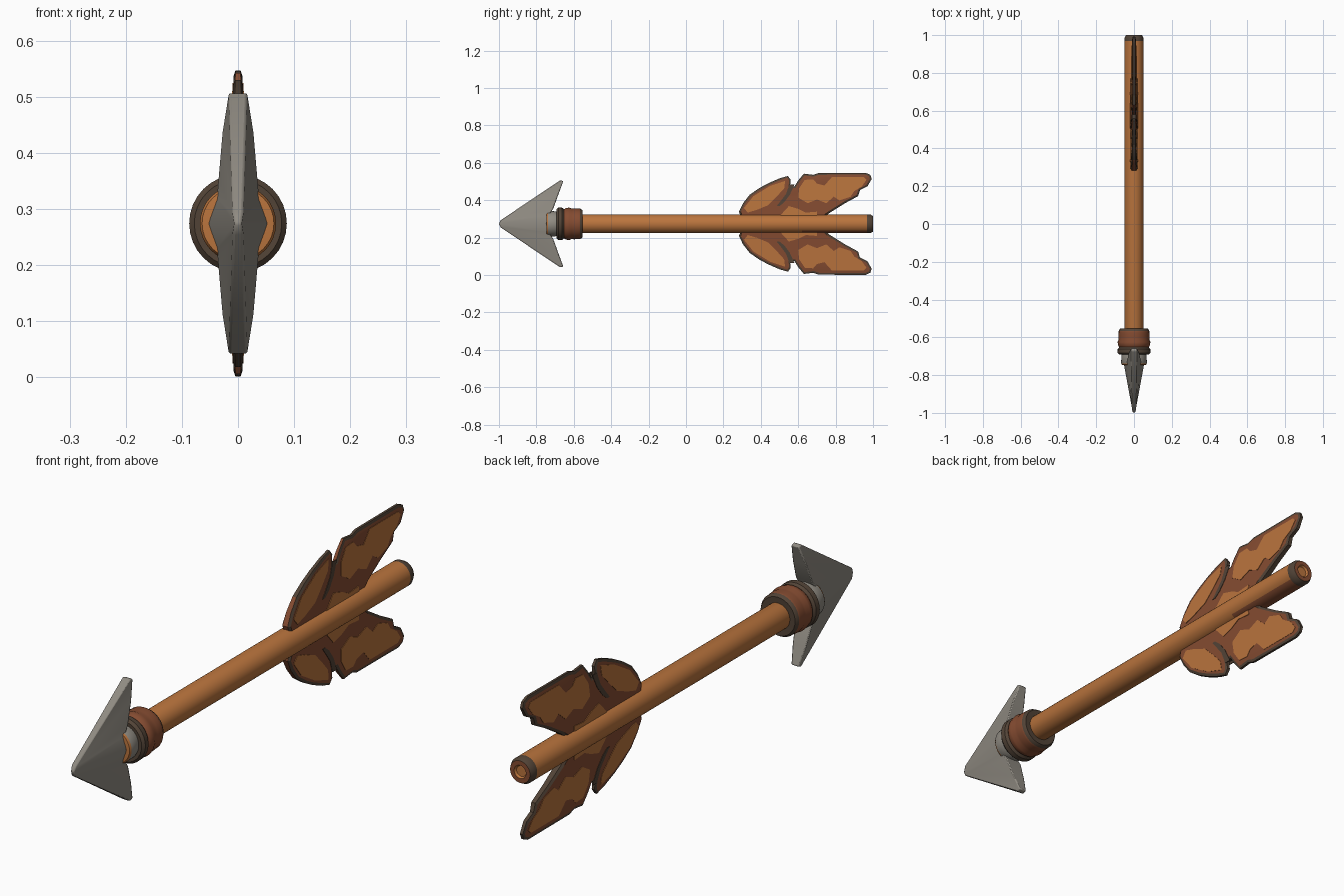
import bpy, bmesh, math

if "Cube" in bpy.data.objects:
    bpy.data.objects.remove(bpy.data.objects["Cube"])

C = 0.274  # height of the arrow axis


def mat(name, col):
    m = bpy.data.materials.new(name)
    m.diffuse_color = (*col, 1)
    m.use_nodes = True
    m.node_tree.nodes["Principled BSDF"].inputs["Base Color"].default_value = m.diffuse_color
    return m


ORANGE, BROWN, DARK, GREY = 0, 1, 2, 3
MATS = [mat("orange wood", (0.49, 0.175, 0.047)), mat("red brown", (0.235, 0.072, 0.031)),
        mat("dark brown", (0.085, 0.057, 0.038)), mat("stone grey", (0.28, 0.26, 0.225))]


def finish(bm, name, angle=35):
    bmesh.ops.recalc_face_normals(bm, faces=bm.faces)
    me = bpy.data.meshes.new(name)
    bm.to_mesh(me)
    bm.free()
    for m in MATS:
        me.materials.append(m)
    ob = bpy.data.objects.new(name, me)
    ob.location.z = C
    bpy.context.collection.objects.link(ob)
    bpy.ops.object.select_all(action='DESELECT')
    ob.select_set(True)
    bpy.context.view_layer.objects.active = ob
    bpy.ops.object.shade_smooth_by_angle(angle=math.radians(angle))
    return ob


def lathe(name, prof, n=32):
    """Turn (y, radius, material of next band) around the arrow axis."""
    bm = bmesh.new()
    rings = [[bm.verts.new((r * math.cos(2 * math.pi * i / n), y, r * math.sin(2 * math.pi * i / n)))
              for i in range(n)] for y, r, _ in prof]
    for k in range(len(prof) - 1):
        for i in range(n):
            j = (i + 1) % n
            f = bm.faces.new((rings[k][i], rings[k][j], rings[k + 1][j], rings[k + 1][i]))
            f.material_index = prof[k][2]
    bm.faces.new(rings[0]).material_index = prof[0][2]
    bm.faces.new(rings[-1]).material_index = prof[-1][2]
    return finish(bm, name)


def plate(name, pts, x0, x1, s, m, rim=False):
    """Plate in the y-z plane between x0 and x1, thinning outwards; s flips it below the axis."""
    bm = bmesh.new()
    a = [bm.verts.new((x0, y, s * z)) for y, z in pts]
    b = [bm.verts.new((x1, y, s * z)) for y, z in pts]
    caps = [bm.faces.new(a), bm.faces.new(b[::-1])]
    for i in range(len(pts)):
        j = (i + 1) % len(pts)
        bm.faces.new((a[j], a[i], b[i], b[j]))
    bmesh.ops.recalc_face_normals(bm, faces=bm.faces)
    for f in bm.faces:
        f.material_index = m
    if rim:  # dark rim, brown where it faces forward, around a raised brown centre
        for f in bm.faces:
            if f not in caps and f.normal.y < -0.75:
                f.material_index = BROWN
        bmesh.ops.inset_individual(bm, faces=caps, thickness=0.010, depth=0.006)
        for f in caps:
            f.material_index = BROWN
    for v in bm.verts:
        v.co.x *= 1.3 - 3.1 * abs(v.co.z)
    return finish(bm, name, 20)


# shaft with dark rounded nock end, stained underneath towards the back
shaft = lathe("shaft", [(-0.72, 0.045, ORANGE), (-0.70, 0.05, ORANGE), (0.62, 0.05, ORANGE),
                        (0.968, 0.05, DARK), (0.985, 0.05, DARK), (1.0, 0.042, BROWN),
                        (1.0, 0.025, ORANGE), (0.992, 0.02, ORANGE)])
for p in shaft.data.polygons:
    if p.center.y > 0.62 and p.center.y < 0.9 and p.normal.z < -0.75:
        p.material_index = BROWN

# socket behind the head
lathe("socket", [(-0.748, 0.035, ORANGE), (-0.745, 0.064, ORANGE), (-0.738, 0.068, GREY),
                 (-0.70, 0.067, GREY), (-0.67, 0.06, GREY)])

# leather binding: bulging bands
lathe("binding", [(-0.69, 0.055, DARK), (-0.692, 0.078, DARK), (-0.682, 0.087, DARK), (-0.662, 0.086, DARK),
                  (-0.652, 0.078, BROWN), (-0.643, 0.084, BROWN), (-0.625, 0.087, BROWN),
                  (-0.61, 0.081, BROWN), (-0.598, 0.083, BROWN), (-0.575, 0.081, BROWN),
                  (-0.566, 0.081, DARK), (-0.553, 0.073, DARK), (-0.555, 0.045, DARK)])

# arrowhead: one quarter, mirrored left-right and up-down
P = [(0.006, -1.0, 0), (0.009, -0.99, 0.02), (0.016, -0.672, 0.233), (0.016, -0.656, 0.228),
     (0.029, -0.683, 0.155), (0.035, -0.71, 0.08), (0.038, -0.735, 0.045), (0.053, -0.745, 0)]
bm = bmesh.new()
out = [bm.verts.new(p) for p in P]
mid = [bm.verts.new((0, y, z)) for x, y, z in P]
a, b, c, d, e, f, g, h = out
for quad in ((a, h, g, b), (b, g, f), (b, f, e), (b, e, c), (c, e, d)):
    bm.faces.new(quad)
for i in range(7):
    bm.faces.new((out[i], out[i + 1], mid[i + 1], mid[i]))
for fc in bm.faces:
    fc.material_index = GREY
head = finish(bm, "arrowhead")
mir = head.modifiers.new("mirror", 'MIRROR')
mir.use_axis = (True, False, True)
bev = head.modifiers.new("soft edges", 'BEVEL')
bev.width, bev.segments = 0.004, 2

# feather outline and painted patches (y, distance from axis)
FEATHER = [(0.30, 0.02), (0.283, 0.065), (0.305, 0.11), (0.34, 0.155), (0.39, 0.19), (0.44, 0.217),
           (0.50, 0.243), (0.545, 0.256), (0.56, 0.235), (0.556, 0.2), (0.58, 0.2), (0.60, 0.232),
           (0.63, 0.268), (0.68, 0.262), (0.71, 0.272), (0.96, 0.273), (0.985, 0.262), (0.993, 0.24),
           (0.97, 0.2), (0.93, 0.18), (0.92, 0.148), (0.85, 0.11), (0.77, 0.06), (0.72, 0.02)]
PATCHES = {
    "front_patch": [(0.31, 0.085), (0.36, 0.148), (0.45, 0.203), (0.53, 0.23), (0.525, 0.19),
                    (0.48, 0.14), (0.44, 0.10), (0.38, 0.075), (0.33, 0.06)],
    "rear_patch": [(0.635, 0.235), (0.68, 0.238), (0.70, 0.215), (0.74, 0.205), (0.78, 0.25), (0.95, 0.25),
                   (0.965, 0.235), (0.94, 0.2), (0.90, 0.175), (0.88, 0.145), (0.82, 0.125), (0.79, 0.145),
                   (0.75, 0.11), (0.70, 0.13), (0.65, 0.11), (0.60, 0.14), (0.605, 0.19)],
    "inner_patch": [(0.50, 0.04), (0.55, 0.095), (0.60, 0.08), (0.64, 0.06), (0.70, 0.065), (0.70, 0.04)]}
GROOVE = [(0.553, 0.21), (0.535, 0.16), (0.505, 0.12), (0.485, 0.095),
          (0.50, 0.095), (0.525, 0.115), (0.555, 0.155), (0.58, 0.21)]

for s, side in ((1, "upper"), (-1, "lower")):
    plate(side + "_feather", FEATHER, -0.010, 0.010, s, DARK, rim=True)
    for x, lr in ((-0.0160, "left"), (0.0160, "right")):
        for n, pts in PATCHES.items():
            plate(f"{side}_{lr}_{n}", pts, x - 0.002, x + 0.002, s, ORANGE)
        plate(f"{side}_{lr}_groove", GROOVE, x - 0.002, x + 0.002, s, DARK)
